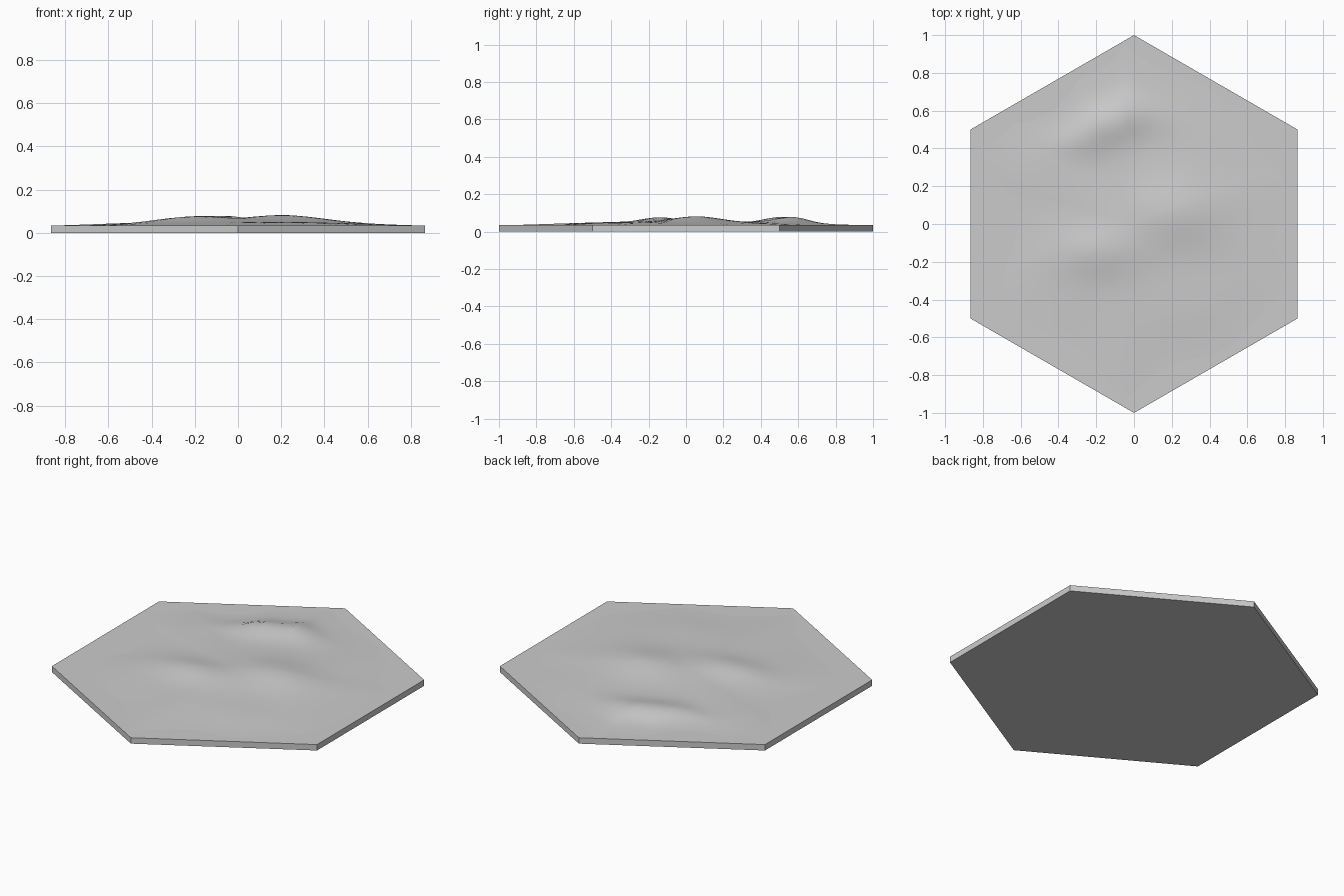
import bpy, bmesh, math

if "Cube" in bpy.data.objects:
    bpy.data.objects.remove(bpy.data.objects["Cube"])

BASE_H = 0.035

# Hexagonal tile base
bpy.ops.mesh.primitive_cylinder_add(vertices=6, radius=1, depth=BASE_H,
                                    location=(0, 0, BASE_H / 2))
base = bpy.context.object
base.name = "hex_base"

# Irregular shoreline of the raised ground, clockwise from the top corner
OUTLINE = [(-.05, .94), (.02, .89), (.1, .84), (.22, .79), (.37, .73), (.48, .66),
           (.57, .58), (.62, .48), (.66, .37), (.74, .30), (.81, .24), (.80, .1),
           (.785, 0), (.80, -.1), (.79, -.25), (.76, -.39), (.68, -.48), (.6, -.56),
           (.5, -.65), (.4, -.7), (.22, -.73), (.1, -.8), (.02, -.87), (-.05, -.94),
           (-.15, -.82), (-.22, -.72), (-.33, -.64), (-.45, -.58), (-.6, -.49),
           (-.66, -.4), (-.69, -.3), (-.67, -.2), (-.63, -.1), (-.615, 0),
           (-.64, .12), (-.7, .22), (-.81, .34), (-.64, .53), (-.53, .55),
           (-.42, .6), (-.34, .69), (-.29, .77), (-.2, .81), (-.12, .86)]

# Hills: x, y, radius along x, radius along y, height
HILLS = [(-.24, .49, .16, .11, .030), (-.04, .58, .15, .11, .029),
         (.22, .06, .24, .17, .029), (-.2, -.15, .22, .13, .024),
         (.3, -.45, .25, .15, .004)]


def height(x, y, t):
    # broad swell fading to the shoreline, plus the separate hills
    fade = min(1, (1 - t) / 0.3)
    fade = fade * fade * (3 - 2 * fade)
    h = 0.019 * (1 - t ** 2) ** 1.2
    for cx, cy, rx, ry, a in HILLS:
        h += fade * a * math.exp(-((x - cx) / rx) ** 2 - ((y - cy) / ry) ** 2)
    return BASE_H + 0.001 * (1 - t) + h


# Raised ground: rings shrinking from the shoreline to the middle
RINGS = 24
bm = bmesh.new()
rings = []
for i in range(RINGS):
    t = 1 - i / RINGS
    rings.append([bm.verts.new((x * t, y * t, height(x * t, y * t, t)))
                  for x, y in OUTLINE])
top = bm.verts.new((0, 0, height(0, 0, 0)))
n = len(OUTLINE)
for a, b in zip(rings, rings[1:]):
    for j in range(n):
        k = (j + 1) % n
        bm.faces.new((a[k], a[j], b[j], b[k]))
for j in range(n):
    bm.faces.new((rings[-1][(j + 1) % n], rings[-1][j], top))
for f in bm.faces:
    f.smooth = True
mesh = bpy.data.meshes.new("raised_ground")
bm.to_mesh(mesh)
bm.free()
ground = bpy.data.objects.new("raised_ground", mesh)
bpy.context.collection.objects.link(ground)
